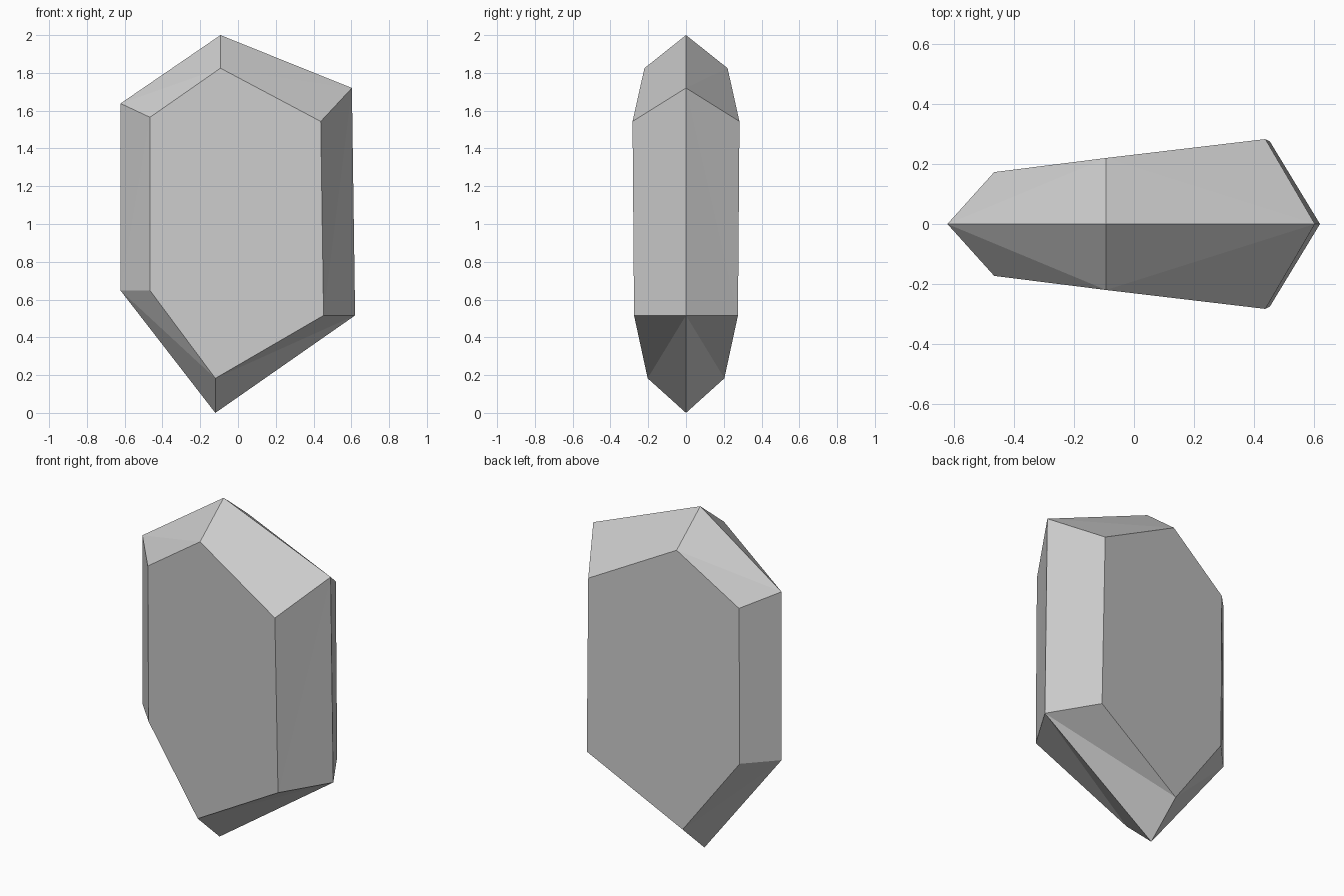
import bpy

if "Cube" in bpy.data.objects:
    bpy.data.objects.remove(bpy.data.objects["Cube"])

# Girdle outline (x, z) and front facet corners (x, depth, z), clockwise from the top tip
outer = [(-0.093, 2.0), (0.603, 1.72), (0.62, 0.516),
         (-0.12, 0.0), (-0.622, 0.648), (-0.622, 1.638)]
inner = [(-0.093, 0.22, 1.825), (0.438, 0.283, 1.543), (0.453, 0.275, 0.516),
         (-0.12, 0.203, 0.183), (-0.466, 0.166, 0.648), (-0.466, 0.173, 1.565)]
n = len(outer)
verts = [(x, 0, z) for x, z in outer] + [(x, -d, z) for x, d, z in inner]

# Large front facet and the bevelled rim, split towards the top and bottom tips
faces = [tuple(range(2 * n - 1, n - 1, -1))]
for i in range(n):
    j = (i + 1) % n
    if i in (0, 3):
        faces += [(i, n + i, j), (j, n + i, n + j)]
    else:
        faces += [(i, n + j, j), (i, n + i, n + j)]

mesh = bpy.data.meshes.new("crystal")
mesh.from_pydata(verts, [], faces)
crystal = bpy.data.objects.new("crystal", mesh)
bpy.context.collection.objects.link(crystal)

# Back half
mirror = crystal.modifiers.new("back_half", 'MIRROR')
mirror.use_axis = (False, True, False)
mirror.use_clip = True
